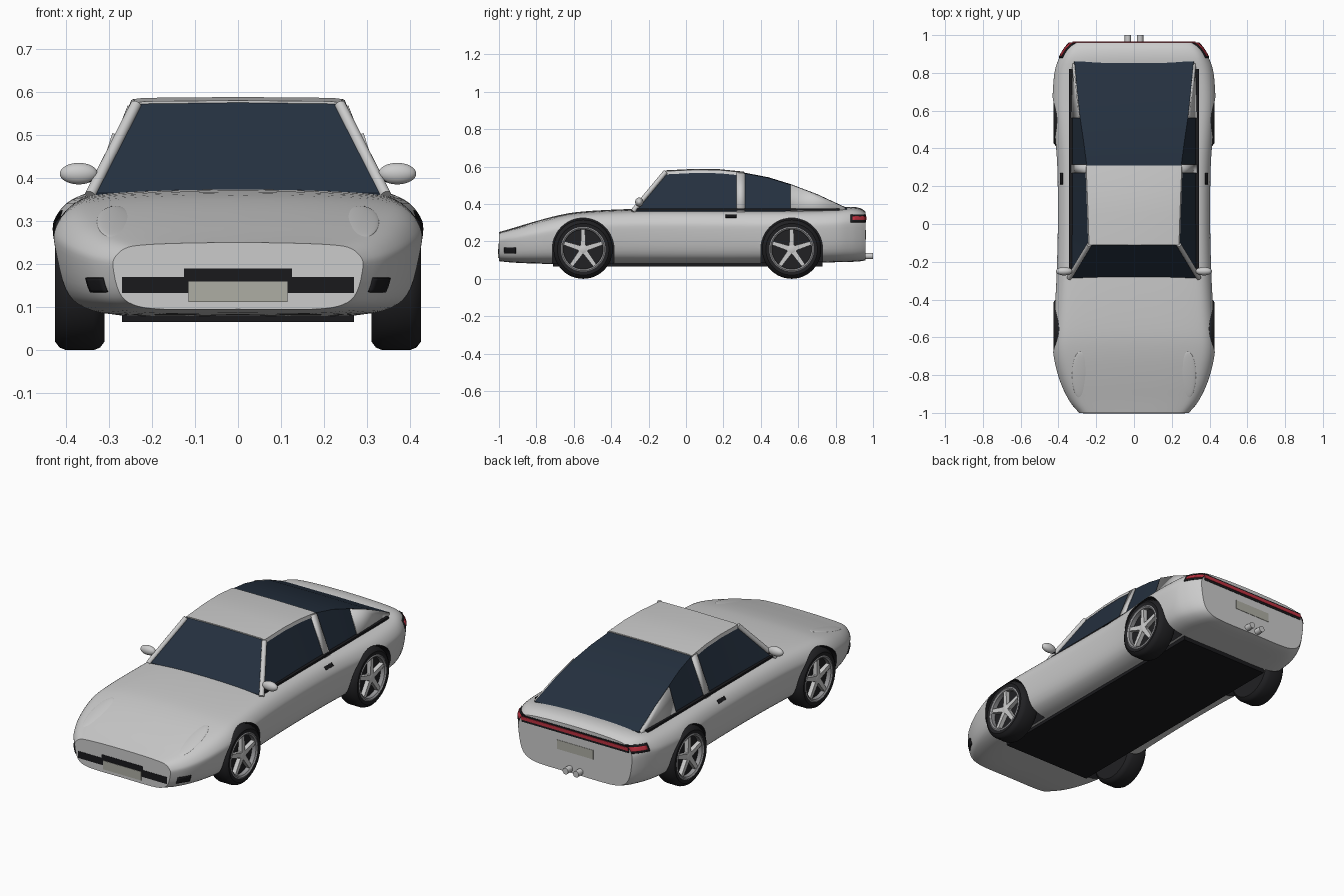
import bpy, bmesh, math
from mathutils import Vector

if "Cube" in bpy.data.objects:
    bpy.data.objects.remove(bpy.data.objects["Cube"])


def material(name, r, g, b):
    m = bpy.data.materials.new(name)
    m.diffuse_color = (r, g, b, 1)
    m.use_nodes = True
    m.node_tree.nodes["Principled BSDF"].inputs["Base Color"].default_value = m.diffuse_color
    return m


BLACK = material("black_trim", .01, .01, .012)
TYRE = material("rubber", .015, .015, .017)
GLASS = material("tinted_glass", .018, .03, .05)
RED = material("red_lamp", .5, .03, .05)
PLATE = material("plate", .42, .42, .37)
SILVER = material("silver", .6, .6, .6)
ALLOY = material("alloy", .3, .3, .31)


def mesh(name, verts, faces, mat=SILVER, angle=35, thick=0):
    me = bpy.data.meshes.new(name)
    me.from_pydata([tuple(v) for v in verts], [], faces)
    bm = bmesh.new()
    bm.from_mesh(me)
    bmesh.ops.remove_doubles(bm, verts=bm.verts, dist=1e-5)
    bmesh.ops.recalc_face_normals(bm, faces=bm.faces)
    bm.to_mesh(me)
    bm.free()
    me.materials.append(mat)
    ob = bpy.data.objects.new(name, me)
    bpy.context.collection.objects.link(ob)
    if thick:
        mod = ob.modifiers.new("thickness", 'SOLIDIFY')
        mod.thickness, mod.offset = thick, 0
    smooth(ob, angle)
    return ob


def smooth(ob, angle=35):
    bpy.ops.object.select_all(action='DESELECT')
    ob.select_set(True)
    bpy.context.view_layer.objects.active = ob
    bpy.ops.object.shade_smooth_by_angle(angle=math.radians(angle))


def loft(name, rings, mat=SILVER, angle=35):
    n = len(rings[0])
    faces = [(r * n + i, r * n + (i + 1) % n, (r + 1) * n + (i + 1) % n, (r + 1) * n + i)
             for r in range(len(rings) - 1) for i in range(n)]
    last = (len(rings) - 1) * n
    faces += [tuple(range(n)), tuple(range(last, last + n))]
    return mesh(name, [v for r in rings for v in r], faces, mat, angle)


def prism(name, outline, x0, x1, mat):
    return loft(name, [[(x, y, z) for y, z in outline] for x in (x0, x1)], mat)


def box(name, x0, x1, y0, y1, z0, z1, mat=SILVER):
    return prism(name, [(y0, z0), (y1, z0), (y1, z1), (y0, z1)], x0, x1, mat)


def rod(name, a, b, r, mat=SILVER):
    a, b = Vector(a), Vector(b)
    bpy.ops.mesh.primitive_cylinder_add(vertices=20, radius=r, depth=(b - a).length, location=(a + b) / 2,
                                        rotation=(b - a).to_track_quat('Z', 'Y').to_euler())
    ob = bpy.context.object
    ob.name = name
    ob.data.materials.append(mat)
    smooth(ob)


def ellipsoid(name, loc, scale, rot=(0, 0, 0)):
    bpy.ops.mesh.primitive_uv_sphere_add(segments=32, ring_count=16, location=loc, rotation=rot)
    ob = bpy.context.object
    ob.name, ob.scale = name, scale
    ob.data.materials.append(SILVER)
    smooth(ob)


def catmull(pts, n):
    p = [pts[0]] + pts + [pts[-1]]
    out = []
    for i in range(1, len(p) - 2):
        for k in range(n):
            t = k / n
            out.append(tuple(.5 * (2 * b + (c - a) * t + (2 * a - 5 * b + 4 * c - d) * t * t
                                   + (3 * b - a - 3 * c + d) * t ** 3)
                             for a, b, c, d in zip(*p[i - 1:i + 3])))
    return out + [pts[-1]]


def lookup(table, y):
    for a, b in zip(table, table[1:]):
        if y <= b[0]:
            t = (y - a[0]) / (b[0] - a[0])
            return [p + (q - p) * t for p, q in zip(a[1:], b[1:])]
    return table[-1][1:]


# Body shell: stations are (y, half width, bottom, top)
STATIONS = catmull([(-1, .29, .095, .25), (-.93, .345, .088, .27), (-.82, .395, .083, .303),
                    (-.68, .427, .08, .34), (-.55, .425, .08, .36), (-.3, .41, .08, .373),
                    (0, .402, .08, .375), (.3, .405, .08, .373), (.5, .42, .082, .373),
                    (.65, .43, .085, .373), (.8, .42, .09, .378), (.88, .395, .092, .385),
                    (.93, .368, .095, .378), (.96, .345, .1, .36)], 4)
SECTION = catmull([(0, 0), (.6, 0), (.84, .07), (.95, .25), (1, .62), (.985, .78),
                   (.9, .915), (.75, .965), (.4, .992), (0, 1)], 4)
HALF = SECTION + [(-u, v) for u, v in SECTION[-2:0:-1]]
body = loft("body", [[(u * w, y, b + v * (t - b)) for u, v in HALF] for y, w, b, t in STATIONS])

# Wheel arches
AXLES = (-.55, .565)
for s in (1, -1):
    for ay in AXLES:
        arc = [(ay + .165 * math.cos(a * math.pi / 24), .16 + .165 * math.sin(a * math.pi / 24)) for a in range(25)]
        cutter = prism("arch_cutter", [(ay + .165, 0)] + arc + [(ay - .165, 0)], s * .285, s * .5, BLACK)
        cutter.hide_render = True
        mod = body.modifiers.new("arch", 'BOOLEAN')
        mod.operation, mod.object, mod.solver, mod.material_mode = 'DIFFERENCE', cutter, 'EXACT', 'TRANSFER'
        bpy.context.view_layer.objects.active = body
        bpy.ops.object.modifier_apply(modifier="arch")
        bpy.data.objects.remove(cutter)
smooth(body)
box("floor_pan", -.27, .27, -.71, .73, .065, .13, BLACK)


def body_x(y, z):
    w, b, t = lookup(STATIONS, y)
    side = [(v, u) for u, v in SECTION]
    return w * lookup(side, (z - b) / (t - b))[0]


def band(name, s, y0, y1, z0, z1, mat, off=.003):
    n = 5
    verts = []
    for i in range(n + 1):
        for j in range(n + 1):
            y, z = y0 + (y1 - y0) * i / n, z0 + (z1 - z0) * j / n
            verts.append((s * (body_x(y, z) + off), y, z))
    faces = [(i * 6 + j, i * 6 + j + 1, i * 6 + j + 7, i * 6 + j + 6) for i in range(n) for j in range(n)]
    mesh(name, verts, faces, mat, thick=.006)


# Cabin glass: (y, top height, top half width, base half width)
CABIN = [(-.285, .365, .335, .34), (-.11, .572, .235, .34), (.05, .58, .24, .336), (.18, .578, .245, .335),
         (.31, .565, .25, .335), (.44, .54, .267, .335), (.56, .503, .285, .334), (.7, .45, .3, .332),
         (.86, .376, .315, .325)]
loft("cabin_glass", [[(b, y, .35), (t, y, z), (0, y, z + .003), (-t, y, z), (-b, y, .35)]
                     for y, z, t, b in CABIN], GLASS, 25)

# Roof panel
loft("roof", [[(t + .008, y, z - .014), (t + .003, y, z + .003), (t - .02, y, z + .006), (0, y, z + .008),
               (-t + .02, y, z + .006), (-t - .003, y, z + .003), (-t - .008, y, z - .014)]
              for y, z, t, b in CABIN[1:5]])


def side_panel(name, s, outline, mat=SILVER):
    verts = []
    for y, f in outline:
        z, t, b = lookup(CABIN, y)
        verts.append((s * (b + (t - b) * f + .003), y, .35 + (z - .35) * f))
    mesh(name, verts, [tuple(range(len(verts)))], mat, thick=.008)


for s in (1, -1):
    # Pillars and belt trim
    rod("front_pillar", (s * .343, -.285, .36), (s * .237, -.11, .57), .013)
    side_panel("door_pillar", s, [(.27, 0), (.315, 0), (.315, .99), (.27, .99)])
    side_panel("rear_pillar", s, [(.56, 0), (.85, 0), (.85, 1), (.7, 1), (.56, 1)])
    box("belt_trim", s * .325, s * .343, -.28, .82, .364, .375, BLACK)
    # Mirrors, handles, lamps and vents
    ellipsoid("mirror", (s * .37, -.25, .41), (.044, .022, .025))
    box("mirror_arm", s * .325, s * .365, -.258, -.243, .39, .4, BLACK)
    band("door_handle", s, .21, .27, .327, .341, BLACK)
    band("front_vent", s, -.97, -.91, .135, .168, BLACK)
    band("tail_lamp_surround", s, .88, .96, .302, .342, BLACK, .001)
    band("tail_lamp", s, .89, .96, .313, .333, RED, .004)
    ellipsoid("headlamp_lid", (s * .285, -.8, .297), (.043, .13, .008), (.29, 0, 0))
    rod("exhaust", (s * .032, .93, .122), (s * .032, 1, .122), .017)

# Front and rear fittings
box("grille", -.27, .27, -1.002, -.98, .133, .17, BLACK)
box("grille_centre", -.125, .125, -1.002, -.98, .133, .19, BLACK)
box("front_plate", -.115, .115, -1.004, -.98, .112, .16, PLATE)
box("rear_lamp_surround", -.325, .325, .95, .962, .302, .34, BLACK)
box("rear_lamp_bar", -.325, .325, .95, .965, .314, .332, RED)
box("rear_plate", -.11, .11, .95, .962, .21, .26, PLATE)


def lathe(name, profile, loc, s, mat, closed=False):
    n, k = 48, len(profile)
    verts = [(loc[0] + s * x, loc[1] + r * math.cos(2 * math.pi * i / n), loc[2] + r * math.sin(2 * math.pi * i / n))
             for i in range(n) for x, r in profile]
    faces = [(i * k + j, i * k + (j + 1) % k, (i + 1) % n * k + (j + 1) % k, (i + 1) % n * k + j)
             for i in range(n) for j in range(k if closed else k - 1)]
    if not closed:
        faces += [tuple(i * k + e for i in range(n)) for e in (0, k - 1)]
    mesh(name, verts, faces, mat)


# Wheels with five-spoke rims
for s in (1, -1):
    for ay in AXLES:
        hub = (s * .3675, ay, .158)
        lathe("tyre", [(-.0575, .02), (-.0575, .138), (-.047, .152), (-.032, .158), (.032, .158), (.047, .152),
                       (.0575, .138), (.055, .118), (.028, .112), (.028, .02)], hub, s, TYRE)
        lathe("rim", [(.028, .113), (.055, .12), (.058, .114), (.052, .106), (.028, .106)], hub, s, ALLOY, True)
        lathe("hub_cap", [(.025, .028), (.048, .026), (.052, .016)], hub, s, SILVER)
        for k in range(5):
            a = math.pi / 2 + k * 2 * math.pi / 5
            c, d = math.cos(a), math.sin(a)
            outline = [(ay + r * c - w * d, .158 + r * d + w * c)
                       for r, w in ((.012, -.014), (.11, -.01), (.11, .01), (.012, .014))]
            prism("spoke", outline, s * .395, s * .418, SILVER)
